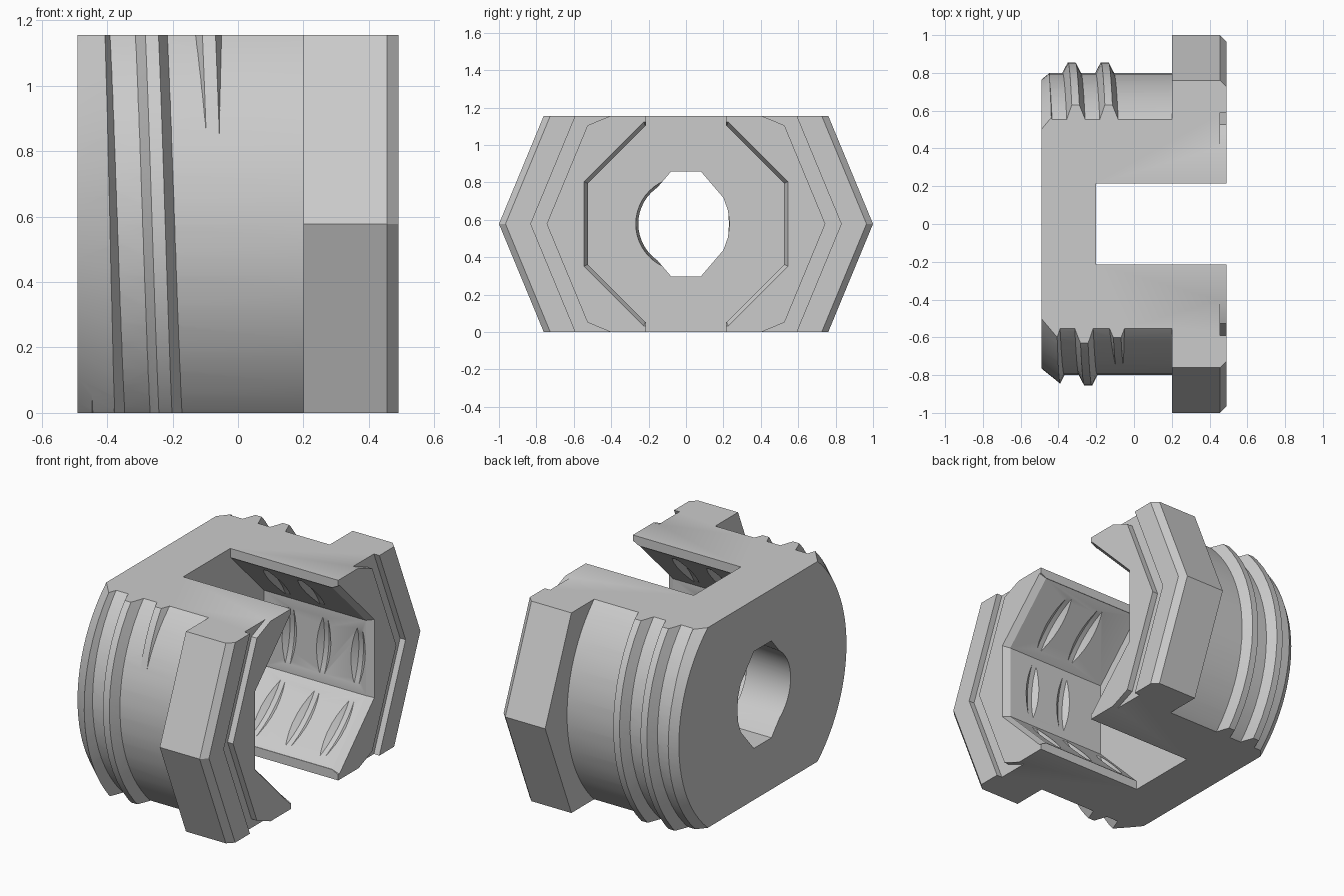
import bpy, bmesh
from math import cos, sin, pi, radians

if "Cube" in bpy.data.objects:
    bpy.data.objects.remove(bpy.data.objects["Cube"], do_unlink=True)

HALF = 0.578          # half height, also the axis height
SIDE = 1 / cos(pi / 8)  # octagon apothem to corner radius
COLOUR = (0.6, 0.6, 0.6, 1)

grey = bpy.data.materials.new("plain_grey")
grey.use_nodes = True
grey.diffuse_color = COLOUR
grey.node_tree.nodes["Principled BSDF"].inputs["Base Color"].default_value = COLOUR


def finish(bm, name):
    """Turn all normals outwards and make the object."""
    bmesh.ops.recalc_face_normals(bm, faces=bm.faces[:])
    if bm.calc_volume(signed=True) < 0:
        bmesh.ops.reverse_faces(bm, faces=bm.faces[:])
    mesh = bpy.data.meshes.new(name)
    bm.to_mesh(mesh)
    bm.free()
    mesh.materials.append(grey)
    ob = bpy.data.objects.new(name, mesh)
    bpy.context.collection.objects.link(ob)
    return ob


def skin(name, rings):
    """Join closed rings of points and cap both ends."""
    bm = bmesh.new()
    rows = [[bm.verts.new(p) for p in ring] for ring in rings]
    n = len(rows[0])
    for a, b in zip(rows, rows[1:]):
        for i in range(n):
            j = (i + 1) % n
            bm.faces.new((a[i], a[j], b[j], b[i]))
    bm.faces.new(rows[0])
    bm.faces.new(rows[-1])
    return finish(bm, name)


def turned(name, profile, sides, phase=0.0, shift=0.0):
    """Solid turned about the x axis from (x, radius) points."""
    angles = [phase + 2 * pi * i / sides for i in range(sides)]
    return skin(name, [[(x, shift + r * cos(a), HALF + r * sin(a)) for a in angles]
                       for x, r in profile])


def helix(name, start, pitch, t0, t1, section, fade, drop):
    """Sweep a section of (x, radius) along a helix, sinking it at both ends."""
    steps = int((t1 - t0) * 64)
    rings = []
    for k in range(steps + 1):
        t = t0 + (t1 - t0) * k / steps
        sink = drop * (1 - min(1, (t - t0) / fade, (t1 - t) / fade))
        a = 2 * pi * t
        rings.append([(start + pitch * t + dx, (r - sink) * cos(a), HALF + (r - sink) * sin(a))
                      for dx, r in section])
    return skin(name, rings)


def box(name, lo, hi):
    return skin(name, [[(x, lo[1], lo[2]), (x, hi[1], lo[2]), (x, hi[1], hi[2]), (x, lo[1], hi[2])]
                       for x in (lo[0], hi[0])])


def volume(mesh):
    bm = bmesh.new()
    bm.from_mesh(mesh)
    result = bm.calc_volume(signed=True)
    bm.free()
    return result


def combine(ob, tool, operation):
    """Apply a boolean, trying the next solver if the volume change is not sensible."""
    before, limit = volume(ob.data), volume(tool.data)
    for solver in ("MANIFOLD", "EXACT", "FLOAT"):
        backup = ob.data.copy()
        mod = ob.modifiers.new(tool.name, "BOOLEAN")
        mod.operation, mod.solver, mod.object = operation, solver, tool
        try:
            with bpy.context.temp_override(object=ob, active_object=ob, selected_objects=[ob]):
                bpy.ops.object.modifier_apply(modifier=mod.name)
        except RuntimeError:
            ob.modifiers.clear()
        change = volume(ob.data) - before
        if operation == "DIFFERENCE":
            change = -change
        if 1e-6 < change < limit + 1e-3:
            break
        ob.data = backup
    bpy.data.objects.remove(tool, do_unlink=True)


# Threaded barrel with a tapered lead-in
fitting = turned("fitting_body", [(-0.6, 0.8), (0.3, 0.8)], 96)
ridge = [(-0.052, 0.74), (-0.05, 0.798), (-0.02, 0.856), (0.02, 0.856), (0.05, 0.798), (0.052, 0.74)]
combine(fitting, helix("outer_thread", -0.33, 0.175, -1.1, 1.46, ridge, 0.12, 0.065), "UNION")
lead_in = [(-0.49, 0.765), (-0.36, 0.87), (-0.36, 1.2), (-0.8, 1.2)]
combine(fitting, turned("lead_in", lead_in, 96, 0.01), "DIFFERENCE")

# Eight-sided flange with a bevelled rim and a channel in its end face
flange = [(0.2, 1), (0.455, 1), (0.49, 0.965), (0.49, 0.83),
          (0.455, 0.83), (0.455, 0.745), (0.49, 0.745)]
combine(fitting, turned("flange", flange, 8), "UNION")

# Flat top and bottom
for z in (-1, 2 * HALF):
    combine(fitting, box("flat_cut", (-0.9, -1.3, z), (0.9, 1.3, z + 1)), "DIFFERENCE")

# Eight-sided socket, open above and below
socket = [(-0.2, 0.525 * SIDE), (0.45, 0.525 * SIDE), (0.5, 0.55 * SIDE)]
combine(fitting, turned("socket", socket, 8, pi / 8), "DIFFERENCE")
combine(fitting, box("slot", (-0.2, -0.215, -0.3), (0.7, 0.215, 1.5)), "DIFFERENCE")

# Shallow thread cuts across the socket walls
cut = [(-0.05, 0.48), (-0.045, 0.525), (-0.015, 0.551), (0.015, 0.551), (0.045, 0.525), (0.05, 0.48)]
combine(fitting, helix("inner_thread", -0.04, 0.22, -0.45, 2.1, cut, 0.05, 0.04), "DIFFERENCE")

# Bore through the end wall
corner = [(0.23, 0), (0.225, 0.07), (0.2, 0.14), (0.08, 0.28)]
outline = corner + [(-y, z) for y, z in corner[::-1]]
outline += [(y, -z) for y, z in outline[::-1] if z > 0]
combine(fitting, skin("bore", [[(x, y, HALF + z) for y, z in outline] for x in (-0.6, 0.0)]), "DIFFERENCE")
combine(fitting, turned("bore_taper", [(-0.6, 0.232), (-0.1, 0.255)], 48, 0, -0.018), "DIFFERENCE")

bpy.ops.object.select_all(action="DESELECT")
fitting.select_set(True)
bpy.context.view_layer.objects.active = fitting
bpy.ops.object.shade_smooth_by_angle(angle=radians(25))
